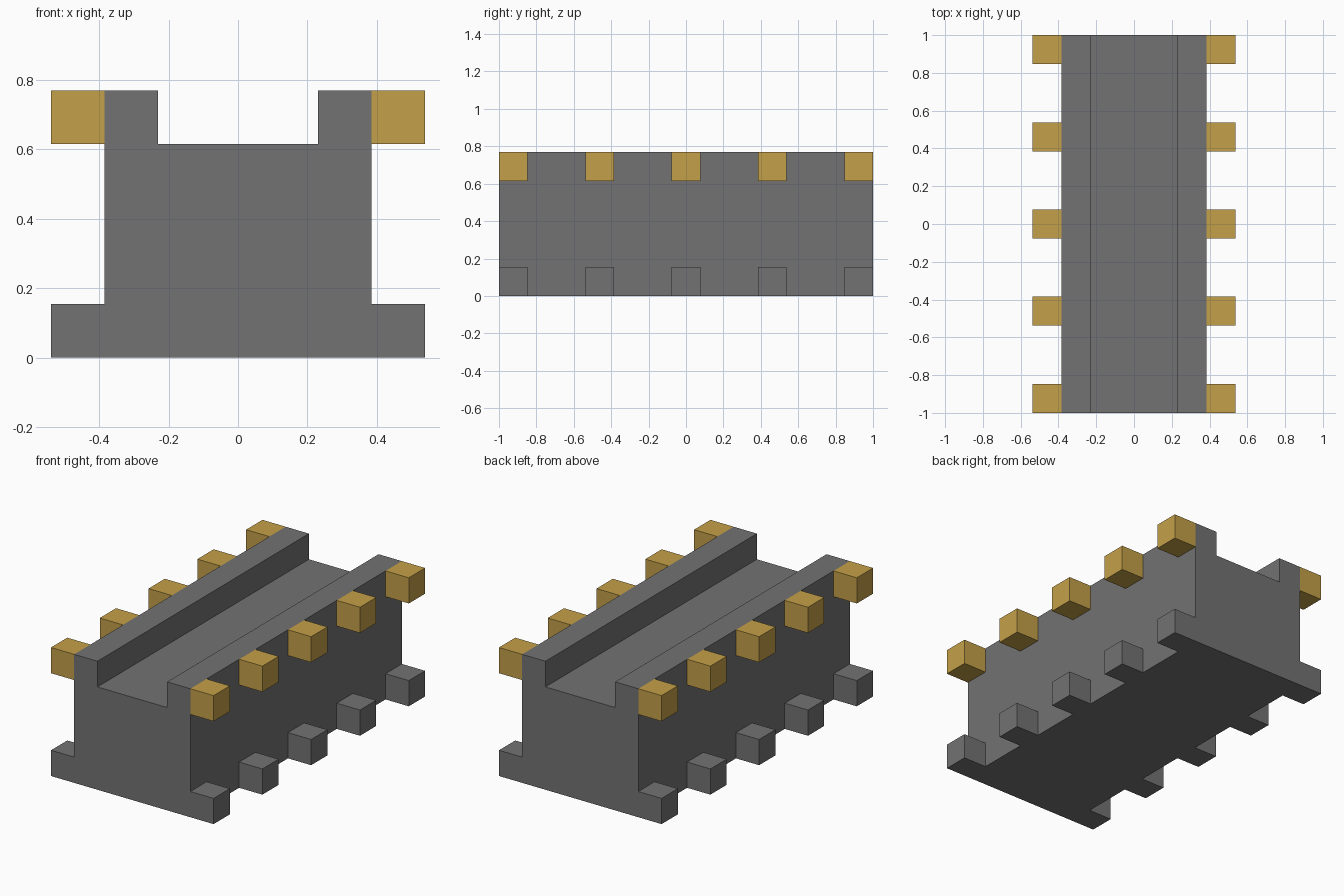
import bpy
import bmesh
from mathutils import Matrix, Vector

cube = bpy.data.objects.get("Cube")
if cube:
    bpy.data.objects.remove(cube, do_unlink=True)

U = 2 / 13  # block size: the model is thirteen blocks long


def make_material(name, colour):
    mat = bpy.data.materials.new(name)
    mat.use_nodes = True
    mat.diffuse_color = colour
    mat.node_tree.nodes["Principled BSDF"].inputs["Base Color"].default_value = colour
    return mat


def add_object(name, bm, mat):
    bmesh.ops.recalc_face_normals(bm, faces=bm.faces)
    mesh = bpy.data.meshes.new(name)
    bm.to_mesh(mesh)
    bm.free()
    mesh.materials.append(mat)
    obj = bpy.data.objects.new(name, mesh)
    bpy.context.collection.objects.link(obj)
    return obj


def add_block(name, centre, mat):
    bm = bmesh.new()
    bmesh.ops.create_cube(bm, size=U, matrix=Matrix.Translation(Vector(centre) * U))
    return add_object(name, bm, mat)


grey = make_material("stone grey", (0.17, 0.17, 0.17, 1))
gold = make_material("gold", (0.55, 0.35, 0.065, 1))

# Main body: channel profile extruded along the length
half = [(2.5, 0), (2.5, 5), (1.5, 5), (1.5, 4)]
profile = half + [(-x, z) for x, z in reversed(half)]
bm = bmesh.new()
face = bm.faces.new([bm.verts.new((x * U, -1, z * U)) for x, z in profile])
ext = bmesh.ops.extrude_face_region(bm, geom=[face])
bmesh.ops.translate(bm, vec=(0, 2, 0),
                    verts=[v for v in ext["geom"] if isinstance(v, bmesh.types.BMVert)])
add_object("channel_body", bm, grey)

# Five feet and five gold studs along each side
for side, sign in (("left", 1), ("right", -1)):
    for i in range(5):
        y = 3 * (i - 2)
        add_block(f"{side}_foot_{i + 1}", (3 * sign, y, 0.5), grey)
        add_block(f"{side}_gold_stud_{i + 1}", (3 * sign, y, 4.5), gold)
